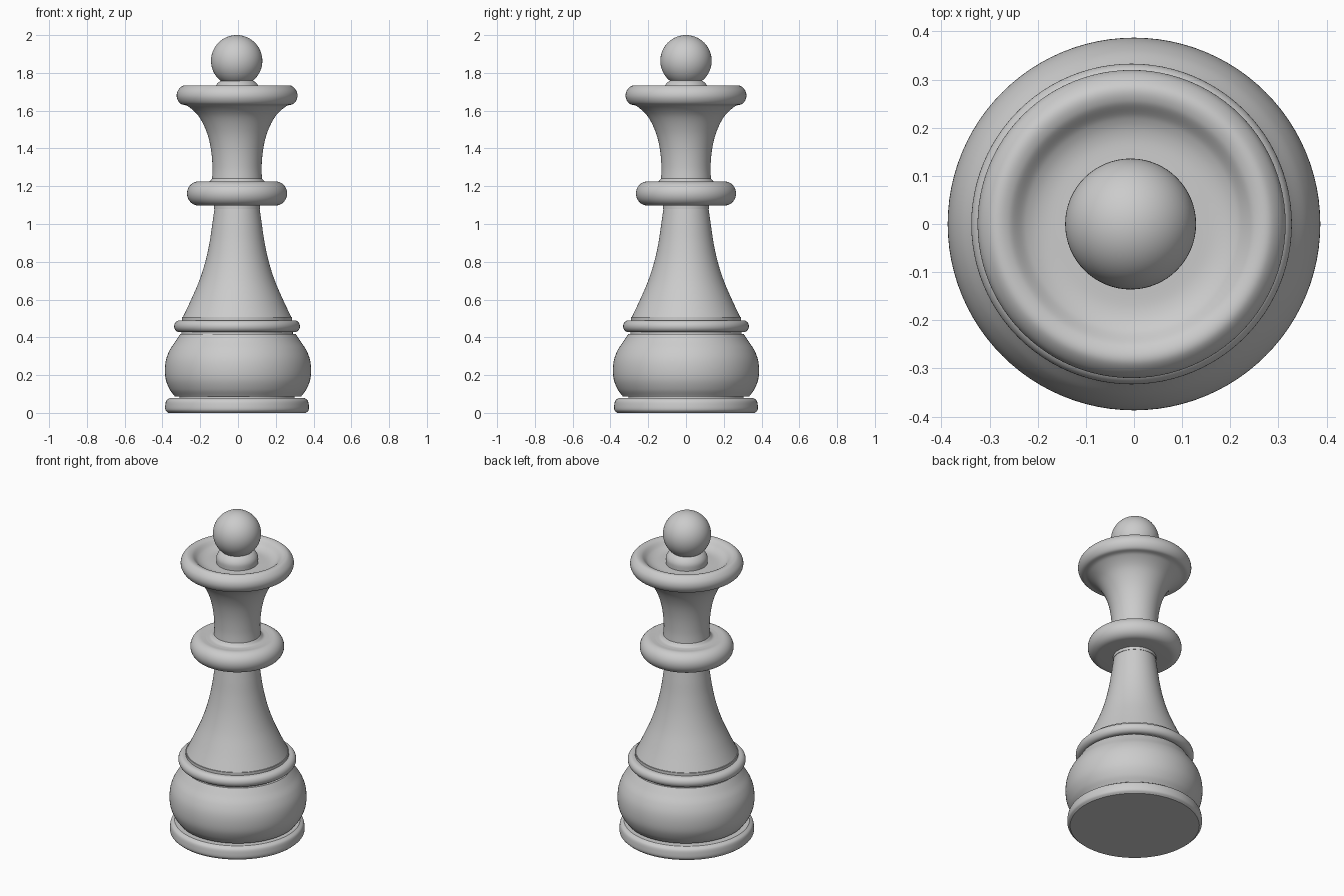
import bpy
import bmesh
import math
from mathutils import Vector

cube = bpy.data.objects.get("Cube")
if cube:
    bpy.data.objects.remove(cube, do_unlink=True)

SIDES = 96
AXIS_X = -0.005

grey = bpy.data.materials.new("stone grey")
grey.use_nodes = True
GREY = (0.6, 0.6, 0.6, 1)
grey.diffuse_color = GREY
grey.node_tree.nodes["Principled BSDF"].inputs["Base Color"].default_value = GREY


def finish(bm, name, x):
    bmesh.ops.recalc_face_normals(bm, faces=bm.faces)
    mesh = bpy.data.meshes.new(name)
    bm.to_mesh(mesh)
    bm.free()
    mesh.materials.append(grey)
    obj = bpy.data.objects.new(name, mesh)
    obj.location.x = x
    bpy.context.collection.objects.link(obj)
    bpy.ops.object.select_all(action='DESELECT')
    obj.select_set(True)
    bpy.context.view_layer.objects.active = obj
    bpy.ops.object.shade_smooth_by_angle(angle=math.radians(35))
    return obj


def smooth_curve(points, steps=8):
    """Catmull-Rom curve through (radius, height) points."""
    p = [Vector(q) for q in points]
    p = [2 * p[0] - p[1]] + p + [2 * p[-1] - p[-2]]
    out = []
    for a, b, c, d in zip(p, p[1:], p[2:], p[3:]):
        for i in range(steps):
            t = i / steps
            out.append((2 * b + (c - a) * t + (2 * a - 5 * b + 4 * c - d) * t ** 2
                        + (3 * b - a - 3 * c + d) * t ** 3) / 2)
    return out + [p[-2]]


def lathe(name, profile, x=AXIS_X):
    """Spin a (radius, height) profile, closed by flat caps."""
    bm = bmesh.new()
    rings = []
    for r, z in profile:
        rings.append([bm.verts.new((r * math.cos(a), r * math.sin(a), z))
                      for a in (math.tau * i / SIDES for i in range(SIDES))])
    for low, high in zip(rings, rings[1:]):
        for i in range(SIDES):
            j = (i + 1) % SIDES
            bm.faces.new((low[i], low[j], high[j], high[i]))
    bm.faces.new(rings[0])
    bm.faces.new(rings[-1])
    return finish(bm, name, x)


def rounded_disc(radius, bottom, top, bulge):
    """Profile of a disc with an elliptical rim."""
    mid, half = (top + bottom) / 2, (top - bottom) / 2
    angles = [math.pi * (i / 16 - 0.5) for i in range(17)]
    return [(radius - bulge + bulge * math.cos(a), mid + half * math.sin(a))
            for a in angles]


# Foot and the recessed groove above it
lathe("foot", [(0.365, 0)] + smooth_curve(
    [(0.365, 0), (0.379, 0.015), (0.38, 0.04), (0.374, 0.065), (0.355, 0.08)]))
lathe("foot_groove", [(0.305, 0.07), (0.305, 0.1)])

# Round belly
lathe("belly", smooth_curve(
    [(0.335, 0.088), (0.362, 0.125), (0.382, 0.175), (0.387, 0.23), (0.38, 0.285),
     (0.36, 0.335), (0.33, 0.38), (0.305, 0.418)]), 0)

# Collar between belly and stem
lathe("collar_groove", [(0.295, 0.41), (0.295, 0.44)])
lathe("collar", rounded_disc(0.333, 0.427, 0.49, 0.03))
lathe("collar_step", [(0.292, 0.48), (0.292, 0.507)])

# Flared stem
lathe("stem", smooth_curve(
    [(0.288, 0.505), (0.243, 0.6), (0.2, 0.7), (0.168, 0.8), (0.146, 0.9),
     (0.131, 1.0), (0.119, 1.085)]))
lathe("stem_top", [(0.122, 1.08), (0.122, 1.11)])

# Middle ring
lathe("middle_ring", rounded_disc(0.265, 1.098, 1.225, 0.06)
      + smooth_curve([(0.18, 1.22), (0.15, 1.223), (0.132, 1.24)]))

# Flaring crown with a dished top
lathe("crown", smooth_curve(
    [(0.134, 1.21), (0.13, 1.3), (0.139, 1.4), (0.162, 1.49), (0.203, 1.57),
     (0.258, 1.622), (0.3, 1.637), (0.319, 1.67), (0.314, 1.705), (0.287, 1.732),
     (0.255, 1.728), (0.22, 1.698), (0.18, 1.684), (0.12, 1.684)]))

# Cone under the ball, and the ball
lathe("ball_neck", smooth_curve(
    [(0.118, 1.68), (0.117, 1.72), (0.1, 1.748), (0.07, 1.768), (0.05, 1.79)]))
bm = bmesh.new()
bmesh.ops.create_uvsphere(bm, u_segments=64, v_segments=32, radius=0.136)
ball = finish(bm, "ball", -0.007)
ball.location.z = 1.864
